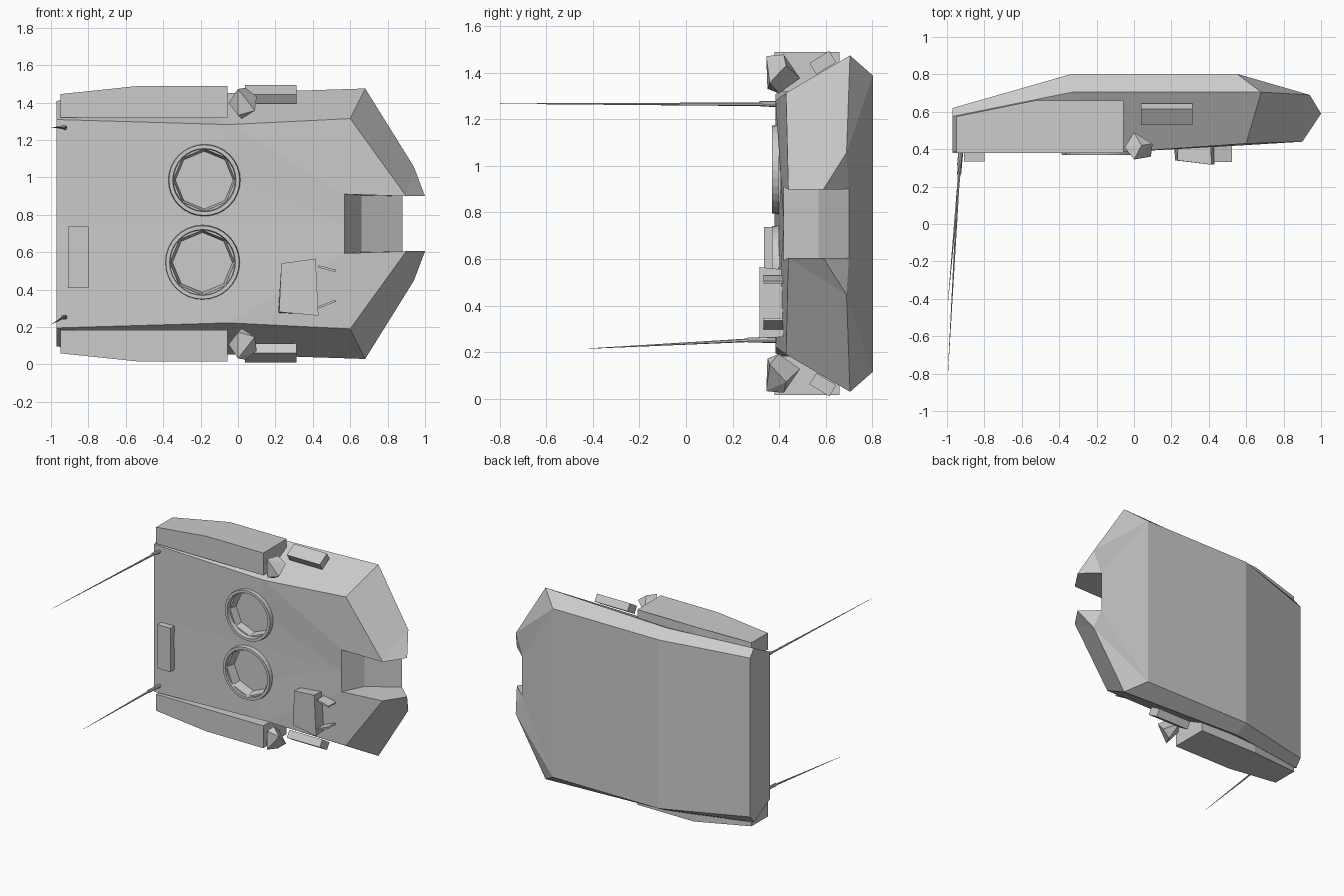
import bpy, bmesh
from mathutils import Vector, Matrix

if "Cube" in bpy.data.objects:
    bpy.data.objects.remove(bpy.data.objects["Cube"])

MID = 0.752  # mirror plane height; side coordinates h are measured from it


def finish(bm, name, hide=False):
    bmesh.ops.remove_doubles(bm, verts=bm.verts, dist=1e-4)
    bmesh.ops.recalc_face_normals(bm, faces=bm.faces)
    me = bpy.data.meshes.new(name)
    bm.to_mesh(me)
    bm.free()
    ob = bpy.data.objects.new(name, me)
    bpy.context.collection.objects.link(ob)
    if hide:
        ob.hide_render = True
        ob.hide_viewport = True
    return ob


def prism(name, lower, upper):
    """Solid between two matching outlines."""
    bm = bmesh.new()
    a = [bm.verts.new(p) for p in lower]
    b = [bm.verts.new(p) for p in upper]
    n = len(a)
    bm.faces.new(a)
    bm.faces.new(b)
    for i in range(n):
        bm.faces.new((a[i], a[(i + 1) % n], b[(i + 1) % n], b[i]))
    return finish(bm, name)


def box(name, c, size, rx=0, rz=0, ry=0):
    bm = bmesh.new()
    m = (Matrix.Translation(c) @ Matrix.Rotation(rz, 4, 'Z') @ Matrix.Rotation(ry, 4, 'Y')
         @ Matrix.Rotation(rx, 4, 'X') @ Matrix.Diagonal((*size, 1)))
    bmesh.ops.create_cube(bm, size=1, matrix=m)
    return finish(bm, name)


def rod(name, p, q, r1, r2, sides=8, hide=False):
    p, q = Vector(p), Vector(q)
    d = q - p
    bm = bmesh.new()
    m = Matrix.Translation((p + q) / 2) @ d.to_track_quat('Z', 'Y').to_matrix().to_4x4()
    bmesh.ops.create_cone(bm, cap_ends=True, segments=sides, radius1=r1, radius2=r2,
                          depth=d.length, matrix=m)
    return finish(bm, name, hide)


# Turret shell: half the corner points, built twice
P = dict(
    Rc=(-.97, .38, 0), R0=(-.97, .385, .557), R1=(-.05, .385, .53), R2=(.6, .43, .562), R3=(.9, .44, .147),
    W0=(-.97, .575, .657), W1=(-.33, .705, .69), W2=(.68, .705, .723), W3=(.94, .69, .305), T=(1.0, .59, .147),
    B0=(-.97, .62, .6), B1=(-.33, .803, .637), B2=(.55, .803, .637),
    B0c=(-.97, .62, 0), B1c=(-.33, .803, 0), B2c=(.55, .803, 0),
    N0=(.57, .42, .158), N1=(.66, .57, .152), N2=(.88, .70, .148),
    N0c=(.57, .42, 0), N1c=(.66, .57, 0), N2c=(.88, .70, 0))
FACES = """Rc R0 R1 N0 N0c|R1 R2 N0|R2 R3 N0|R0 W0 W1 R1|R1 W1 W2 R2|R2 W2 W3 R3|R3 W3 T
W0 B0 B1 W1|W1 B1 B2 W2|B2 W3 W2|B2 N2 W3|W3 N2 T|R3 T N2 N1 N0|N0 N1 N1c N0c|N1 N2 N2c N1c
B2 B2c N2c N2|B1 B2 B2c B1c|B0 B1 B1c B0c|Rc R0 W0 B0 B0c""".replace("\n", "|").split("|")
bm = bmesh.new()
for s in (1, -1):
    v = {k: bm.verts.new((x, y, MID + s * h)) for k, (x, y, h) in P.items()}
    for f in FACES:
        bm.faces.new([v[k] for k in f.split()])
shell = finish(bm, "turret_shell")

# Roof hatches: octagonal wells with raised rings
for name, x, z, r in (("loader", -.18, .985, .193), ("commander", -.19, .545, .2)):
    cut = rod(name + "_well_cutter", (x, .34, z), (x, .455, z), r * .93, r * .8, 8, True)
    mod = shell.modifiers.new(name + "_well", 'BOOLEAN')
    mod.object = cut
    mod.solver = 'EXACT'
    bm = bmesh.new()
    prof = [(r, .40), (r - .004, .37), (r - .024, .37), (r - .028, .40)]
    m = Matrix.Translation((x, 0, z)) @ Matrix.Rotation(1.5707963, 4, 'X')
    vs = [bm.verts.new((pr, 0, -py)) for pr, py in prof]
    es = [bm.edges.new((vs[i], vs[(i + 1) % 4])) for i in range(4)]
    bmesh.ops.spin(bm, geom=vs + es, cent=(0, 0, 0), axis=(0, 0, 1), angle=6.2831853, steps=32)
    bmesh.ops.transform(bm, matrix=m, verts=bm.verts)
    finish(bm, name + "_hatch_ring")

# Parts repeated on both flanks
LAUNCH = [(-.05, .41, .645), (0, .49, .625), (0, .345, .72), (.04, .42, .727),
          (.10, .43, .68), (.09, .36, .605), (.02, .40, .56), (0, .35, .58)]
BIN = [(-.95, .38, .693), (-.53, .38, .737), (-.055, .38, .737),
       (-.055, .66, .737), (-.53, .66, .737), (-.95, .575, .693)]
for s, side in ((1, "left"), (-1, "right")):
    prism(side + "_stowage_bin", [(x, y, MID + s * .568) for x, y, h in BIN],
          [(x, y, MID + s * h) for x, y, h in BIN])
    bm = bmesh.new()
    for x, y, h in LAUNCH:
        bm.verts.new((x, y, MID + s * h))
    bmesh.ops.convex_hull(bm, input=bm.verts)
    finish(bm, side + "_smoke_launcher")
    box(side + "_side_box", (.175, .588, MID + s * .692), (.275, .10, .057), rx=s * .55)

# Gunner's sight housing with two open doors
prism("sight_housing",
      [(.215, .42, .275), (.235, .42, .54), (.41, .42, .555), (.425, .42, .265)],
      [(.22, .34, .28), (.232, .34, .54), (.415, .317, .565), (.43, .317, .26)])
box("sight_door_upper", (.475, .375, .512), (.10, .085, .012), ry=.25)
box("sight_door_lower", (.475, .375, .322), (.10, .085, .012), ry=-.38)

# Rear roof box
box("rear_roof_box", (-.855, .363, .573), (.11, .056, .33))

# Whip antennas on short bases
for name, z, yb, tip in (("upper", 1.265, .315, (-.995, -.80, 1.268)),
                         ("lower", .252, .265, (-.995, -.42, .215))):
    rod(name + "_antenna_base", (-.925, .40, z), (-.935, yb, z + (.003 if z > 1 else 0)), .013, .011)
    rod(name + "_antenna", (-.932, yb + .03, z), tip, .008, .001, 6)
